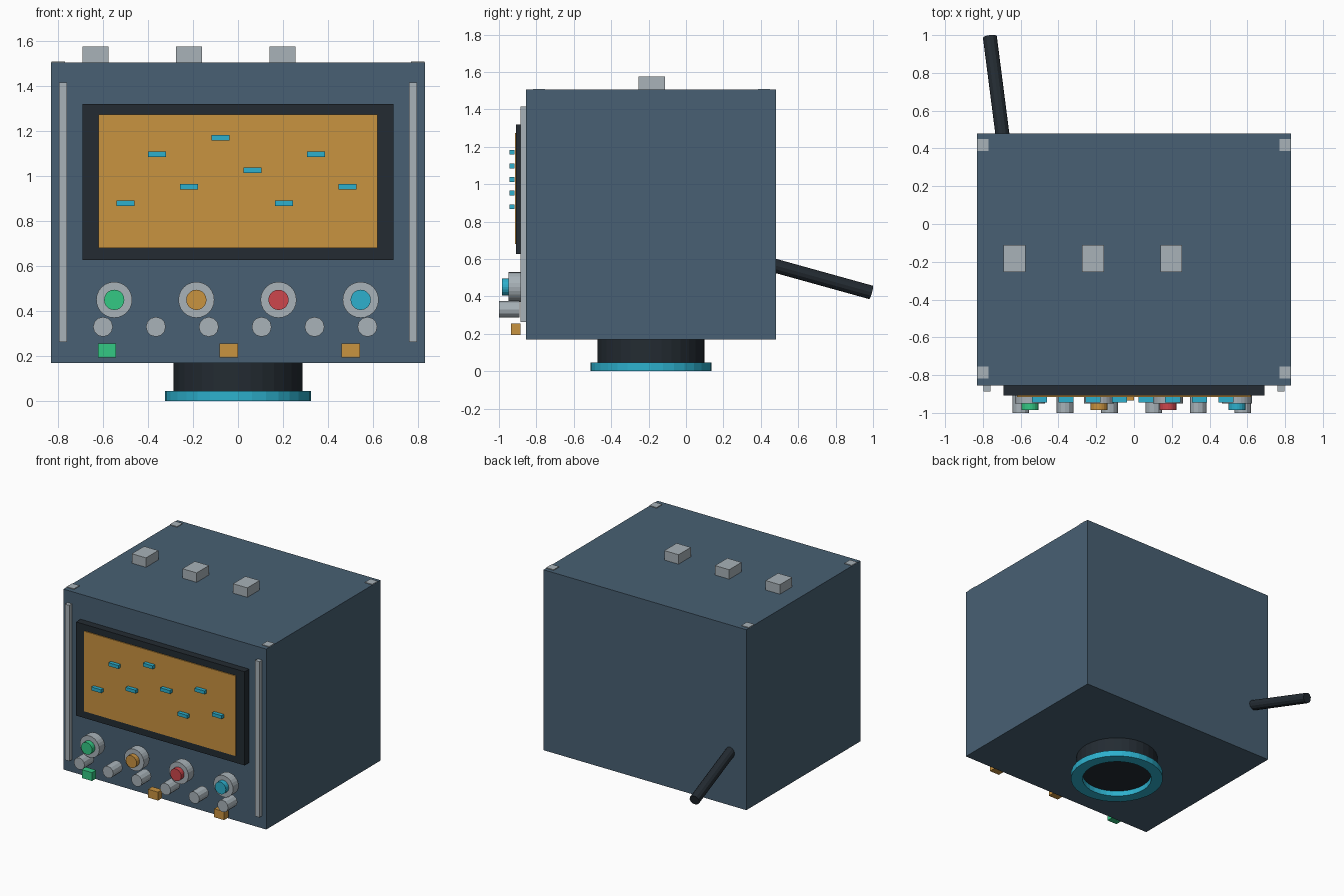
import bpy
import bmesh
from math import pi
from mathutils import Vector

cube = bpy.data.objects.get("Cube")
if cube:
    bpy.data.objects.remove(cube, do_unlink=True)


def material(name, *rgb):
    """Flat colour from 0-255 sRGB."""
    col = [(c / 255 / 12.92) if c < 10 else ((c / 255 + 0.055) / 1.055) ** 2.4 for c in rgb] + [1]
    m = bpy.data.materials.new(name)
    m.use_nodes = True
    m.diffuse_color = col
    m.node_tree.nodes["Principled BSDF"].inputs["Base Color"].default_value = col
    return m


BODY = material("slate_blue", 72, 96, 115)
DARK = material("charcoal", 35, 43, 50)
GREY = material("pale_grey", 168, 178, 184)
AMBER = material("amber", 201, 147, 64)
CYAN = material("cyan", 45, 176, 205)
GREEN = material("green", 52, 200, 132)
RED = material("red", 205, 70, 76)


def finish(name, bm, mat):
    bmesh.ops.recalc_face_normals(bm, faces=bm.faces)
    me = bpy.data.meshes.new(name)
    bm.to_mesh(me)
    bm.free()
    me.materials.append(mat)
    ob = bpy.data.objects.new(name, me)
    bpy.context.collection.objects.link(ob)
    return ob


def box(name, x, y, z, mat):
    """Box from (min, max) ranges."""
    bm = bmesh.new()
    bmesh.ops.create_cube(bm, size=1)
    for v in bm.verts:
        v.co = [r[0] if c < 0 else r[1] for c, r in zip(v.co, (x, y, z))]
    return finish(name, bm, mat)


def rod(name, a, b, radius, sides, mat):
    """Cylinder between two points."""
    a, b = Vector(a), Vector(b)
    bm = bmesh.new()
    bmesh.ops.create_cone(bm, cap_ends=True, segments=sides, radius1=radius,
                          radius2=radius, depth=(b - a).length)
    ob = finish(name, bm, mat)
    ob.location = (a + b) / 2
    ob.rotation_euler = (b - a).to_track_quat('Z', 'Y').to_euler()
    return ob


def around(c, half):
    return (c - half, c + half)


FRONT, BACK, MID = -0.855, 0.48, -0.1875

# Cabinet
box("cabinet", (-0.83, 0.83), (FRONT, BACK), (0.17, 1.505), BODY)

# Corner pads and top blocks
for side, sx in (("left", 1), ("right", -1)):
    for end, y in (("front", -0.787), ("back", 0.418)):
        box(f"{end}_{side}_pad", sorted((sx * 0.769, sx * 0.829)), around(y, 0.032), (1.5, 1.51), GREY)
    # Vertical front trim
    box(f"{side}_trim", around(sx * 0.778, 0.018), (-0.886, FRONT), (0.262, 1.415), GREY)
for i in range(3):
    box(f"top_block_{i + 1}", around(-0.633 + i * 0.415, 0.058), around(-0.183, 0.072), (1.505, 1.575), GREY)

# Display
box("screen_frame", (-0.69, 0.69), (-0.908, FRONT), (0.627, 1.32), DARK)
box("screen", (-0.62, 0.62), (-0.915, -0.905), (0.68, 1.273), AMBER)
for i, row in enumerate((0, 3, 1, 4, 2, 0, 3, 1)):
    box(f"screen_marker_{i + 1}", around(-0.5 + i * 0.141, 0.04), (-0.944, -0.917),
        around(0.88 + row * 0.0725, 0.0125), CYAN)

# Dials with coloured caps
for i, mat in enumerate((GREEN, AMBER, RED, CYAN)):
    x = -0.55 + i * 0.365
    rod(f"dial_{i + 1}", (x, -0.886, 0.45), (x, -0.95, 0.45), 0.08, 24, GREY)
    rod(f"dial_cap_{i + 1}", (x, -0.95, 0.45), (x, -0.985, 0.45), 0.045, 20, mat)

# Small knobs
for i in range(6):
    x = -0.6 + i * 0.235
    rod(f"small_knob_{i + 1}", (x, -0.89, 0.33), (x, -1.0, 0.33), 0.044, 12, GREY)

# Square buttons
for i, mat in enumerate((GREEN, AMBER, AMBER)):
    box(f"button_{i + 1}", around(-0.582 + i * 0.541, 0.041), (-0.935, -0.886), (0.193, 0.255), mat)

# Pedestal with a hollow foot ring
rod("pedestal", (0, MID, 0.04), (0, MID, 0.175), 0.286, 32, DARK)
bm = bmesh.new()
outline = [(0.243, 0), (0.324, 0), (0.324, 0.046), (0.243, 0.046)]
verts = [bm.verts.new((r, 0, z)) for r, z in outline]
edges = [bm.edges.new((verts[i], verts[(i + 1) % 4])) for i in range(4)]
bmesh.ops.spin(bm, geom=verts + edges, cent=(0, 0, 0), axis=(0, 0, 1), angle=2 * pi, steps=32)
bmesh.ops.remove_doubles(bm, verts=bm.verts, dist=0.0005)
finish("foot_ring", bm, CYAN).location.y = MID

# Rear cable stub
rod("rear_cable", (-0.687, 0.4, 0.585), (-0.763, 0.99, 0.421), 0.037, 12, DARK)
